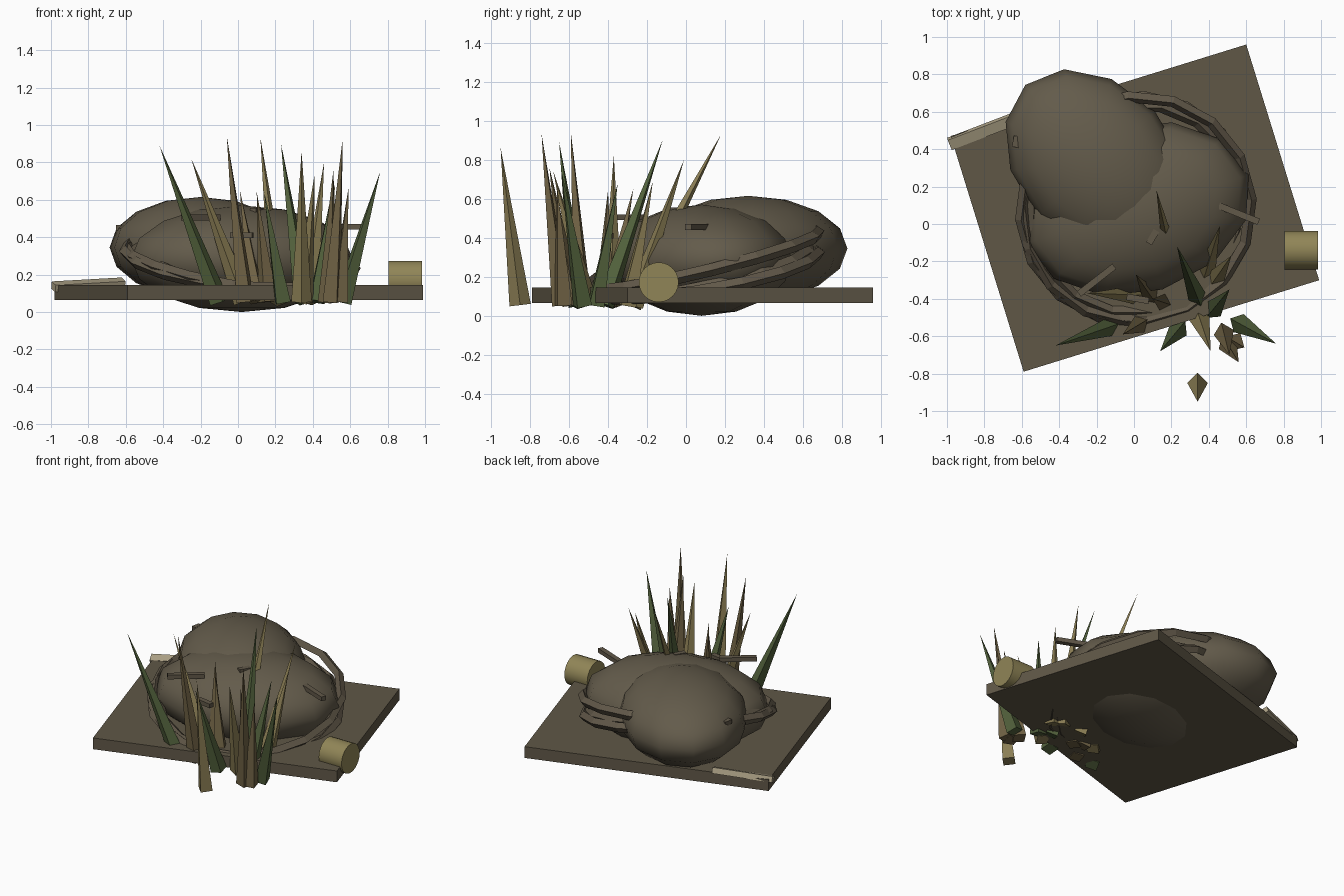
import bpy
from math import radians
from mathutils import Vector

cube = bpy.data.objects.get("Cube")
if cube:
    bpy.data.objects.remove(cube, do_unlink=True)


def material(name, rgb):
    m = bpy.data.materials.new(name)
    m.use_nodes = True
    m.diffuse_color = (*rgb, 1)
    m.node_tree.nodes["Principled BSDF"].inputs["Base Color"].default_value = (*rgb, 1)
    return m


ROCK = material("rock brown", (0.125, 0.105, 0.07))
EARTH = material("earth brown", (0.115, 0.095, 0.062))
BARK = material("bark brown", (0.12, 0.098, 0.066))
GREEN = material("reed green", (0.085, 0.12, 0.045))
TAN = material("dry reed tan", (0.26, 0.21, 0.09))
BROWN = material("dead reed brown", (0.165, 0.125, 0.06))
STRAW = material("log straw", (0.28, 0.235, 0.095))
CREAM = material("pale wood", (0.42, 0.36, 0.24))


def finish(name, mat, scale=(1, 1, 1), rot=(0, 0, 0)):
    ob = bpy.context.object
    ob.name = name
    ob.scale = scale
    ob.rotation_euler = [radians(a) for a in rot]
    ob.data.materials.append(mat)
    return ob


def box(name, mat, loc, size, rot=(0, 0, 0)):
    bpy.ops.mesh.primitive_cube_add(size=1, location=loc)
    return finish(name, mat, size, rot)


def boulder(name, loc, radii, turn):
    bpy.ops.mesh.primitive_uv_sphere_add(segments=12, ring_count=8, radius=1, location=loc)
    finish(name, ROCK, radii, (0, 0, turn))
    bpy.ops.object.shade_smooth()


def spike(name, mat, base, tip, radius=0.055):
    a, b = Vector(base), Vector(tip)
    bpy.ops.mesh.primitive_cone_add(vertices=4, radius1=radius, radius2=0,
                                    depth=(b - a).length, location=(a + b) / 2)
    ob = finish(name, mat)
    ob.rotation_euler = (b - a).to_track_quat('Z', 'Y').to_euler()


# Ground slab and the two overlapping mounds
box("ground_slab", EARTH, (0.005, 0.085, 0.105), (1.654, 1.319, 0.08), (0, 0, 17.2))
boulder("back_mound", (-0.2, 0.32, 0.345), (0.57, 0.42, 0.27), 132)
boulder("front_mound", (0.02, 0.08, 0.285), (0.62, 0.45, 0.285), 17)

# Tilted hoops of branches woven round the mounds
for i, (z, r, tilt, lean, turn) in enumerate([
        (0.28, 0.62, 14, 4, 5), (0.23, 0.61, 12, 6, 20), (0.24, 0.57, 15, 2, 33)]):
    bpy.ops.mesh.primitive_torus_add(major_segments=16, minor_segments=4, major_radius=r,
                                     minor_radius=0.03, location=(0.01, 0.08, z))
    finish(f"branch_hoop_{i + 1}", BARK, (1, 1, 1.1), (tilt, lean, turn))

# Short twigs poking out of the mounds
for i, (loc, length, turn) in enumerate([
        ((0.56, 0.055, 0.455), 0.23, -22), ((-0.2, -0.3, 0.505), 0.24, 38),
        ((0.02, -0.4, 0.41), 0.12, -10), ((0.1, -0.07, 0.54), 0.08, 60),
        ((-0.63, 0.44, 0.45), 0.06, 80)]):
    box(f"twig_{i + 1}", BARK, loc, (length, 0.035, 0.03), (0, 0, turn))

# Log end on one side, pale stick on the other
bpy.ops.mesh.primitive_cylinder_add(vertices=24, radius=0.102, depth=0.18,
                                    location=(0.895, -0.14, 0.172))
finish("log", STRAW, rot=(0, 90, 0))
bpy.ops.object.shade_smooth_by_angle()
box("pale_stick", CREAM, (-0.8, 0.5, 0.145), (0.4, 0.06, 0.04), (20, -3, 21))

# Reeds: base x, base y, tip x, tip y, tip z
reeds = {
    "green_reed": (GREEN, [
        (-0.1, -0.54, -0.42, -0.65, 0.89), (0.56, -0.53, 0.76, -0.64, 0.75),
        (0.35, -0.42, 0.23, -0.12, 0.9), (0.24, -0.56, 0.14, -0.68, 0.64),
        (0.42, -0.46, 0.51, -0.35, 0.68)]),
    "tan_reed": (TAN, [
        (0.34, -0.85, 0.34, -0.95, 0.86), (0.03, -0.38, -0.25, -0.37, 0.82),
        (0.38, -0.27, 0.46, -0.01, 0.8), (0.22, -0.28, 0.12, 0.18, 0.93),
        (0.43, -0.3, 0.52, -0.17, 0.69), (0.35, -0.5, 0.41, -0.68, 0.74)]),
    "brown_reed": (BROWN, [
        (0.04, -0.53, -0.06, -0.59, 0.94), (0.5, -0.64, 0.56, -0.74, 0.93),
        (0.1, -0.4, 0.01, -0.27, 0.65), (0.48, -0.58, 0.51, -0.7, 0.76),
        (0.54, -0.63, 0.59, -0.66, 0.66), (0.16, -0.42, 0.1, -0.4, 0.64)]),
}
for name, (mat, rows) in reeds.items():
    for i, (bx, by, tx, ty, tz) in enumerate(rows):
        spike(f"{name}_{i + 1}", mat, (bx, by, 0.055), (tx, ty, tz))
